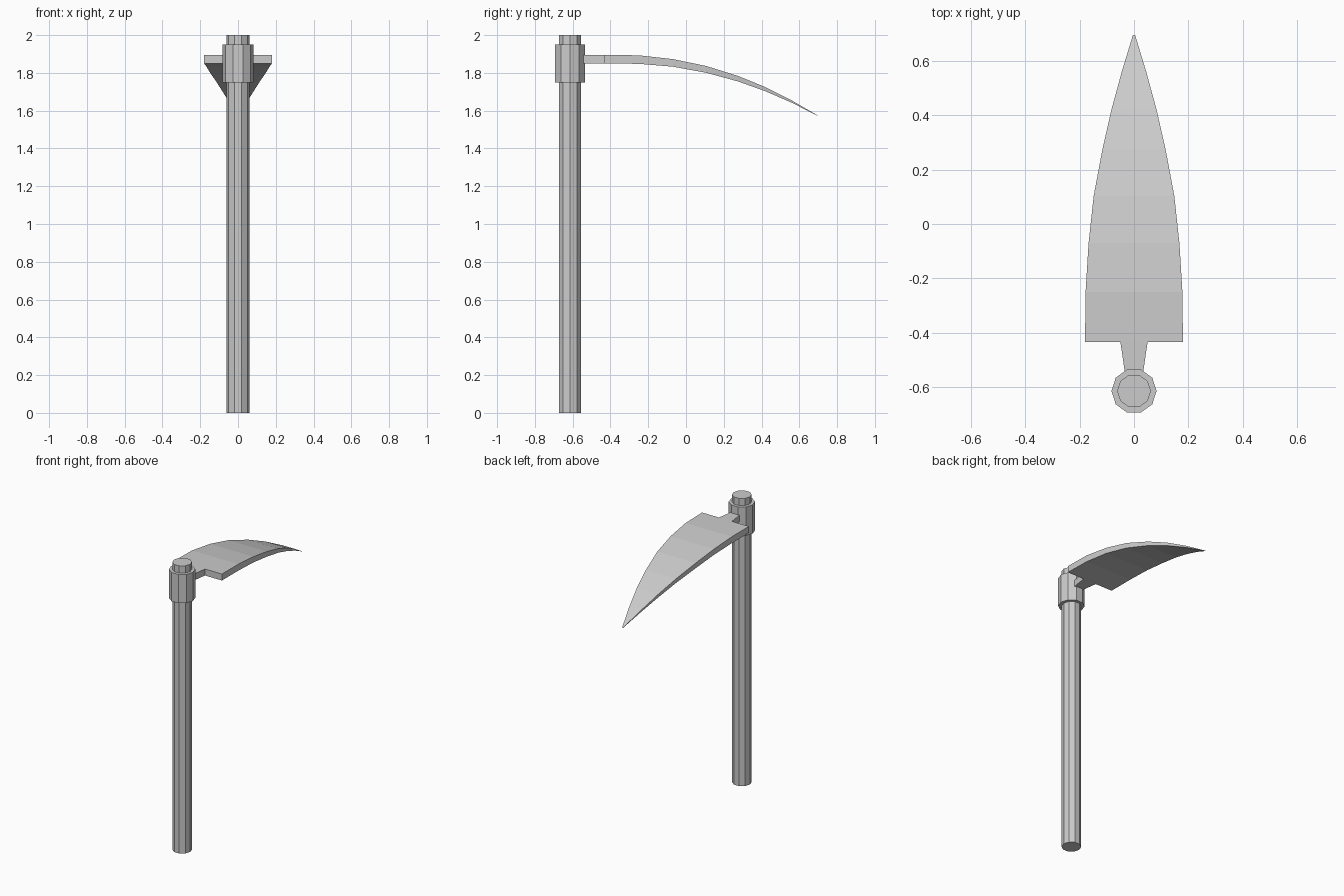
import bpy
import bmesh

if "Cube" in bpy.data.objects:
    bpy.data.objects.remove(bpy.data.objects["Cube"])

POLE_Y = -0.614


def rod(name, radius, z0, z1):
    bpy.ops.mesh.primitive_cylinder_add(vertices=10, radius=radius, depth=z1 - z0,
                                        location=(0, POLE_Y, (z0 + z1) / 2),
                                        rotation=(0, 0, 1.570796))
    bpy.context.object.name = name


def loft(name, stations):
    """Skin rectangular sections given as (y, half width, z top, z bottom)."""
    bm = bmesh.new()
    rings = [[bm.verts.new(p) for p in ((-w, y, b), (w, y, b), (w, y, t), (-w, y, t))]
             for y, w, t, b in stations]
    for a, c in zip(rings, rings[1:]):
        for i in range(4):
            j = (i + 1) % 4
            bm.faces.new((a[i], a[j], c[j], c[i]))
    bm.faces.new(rings[0])
    bm.faces.new(rings[-1])
    bmesh.ops.recalc_face_normals(bm, faces=bm.faces)
    mesh = bpy.data.meshes.new(name)
    bm.to_mesh(mesh)
    bm.free()
    bpy.context.collection.objects.link(bpy.data.objects.new(name, mesh))


# Handle and the collar around its upper end
rod("handle", 0.062, 0, 2)
rod("collar", 0.083, 1.75, 1.95)

# Short tang joining the collar to the blade
loft("tang", [(-0.55, 0.033, 1.895, 1.85), (-0.434, 0.05, 1.895, 1.85)])

# Curved blade, tapering in width and thickness to a point
loft("blade", [
    (-0.434, 0.180, 1.895, 1.850),
    (-0.250, 0.178, 1.893, 1.848),
    (-0.070, 0.167, 1.873, 1.833),
    (0.105, 0.148, 1.837, 1.801),
    (0.275, 0.116, 1.784, 1.755),
    (0.420, 0.083, 1.725, 1.703),
    (0.560, 0.045, 1.654, 1.642),
    (0.695, 0.004, 1.576, 1.574),
])
